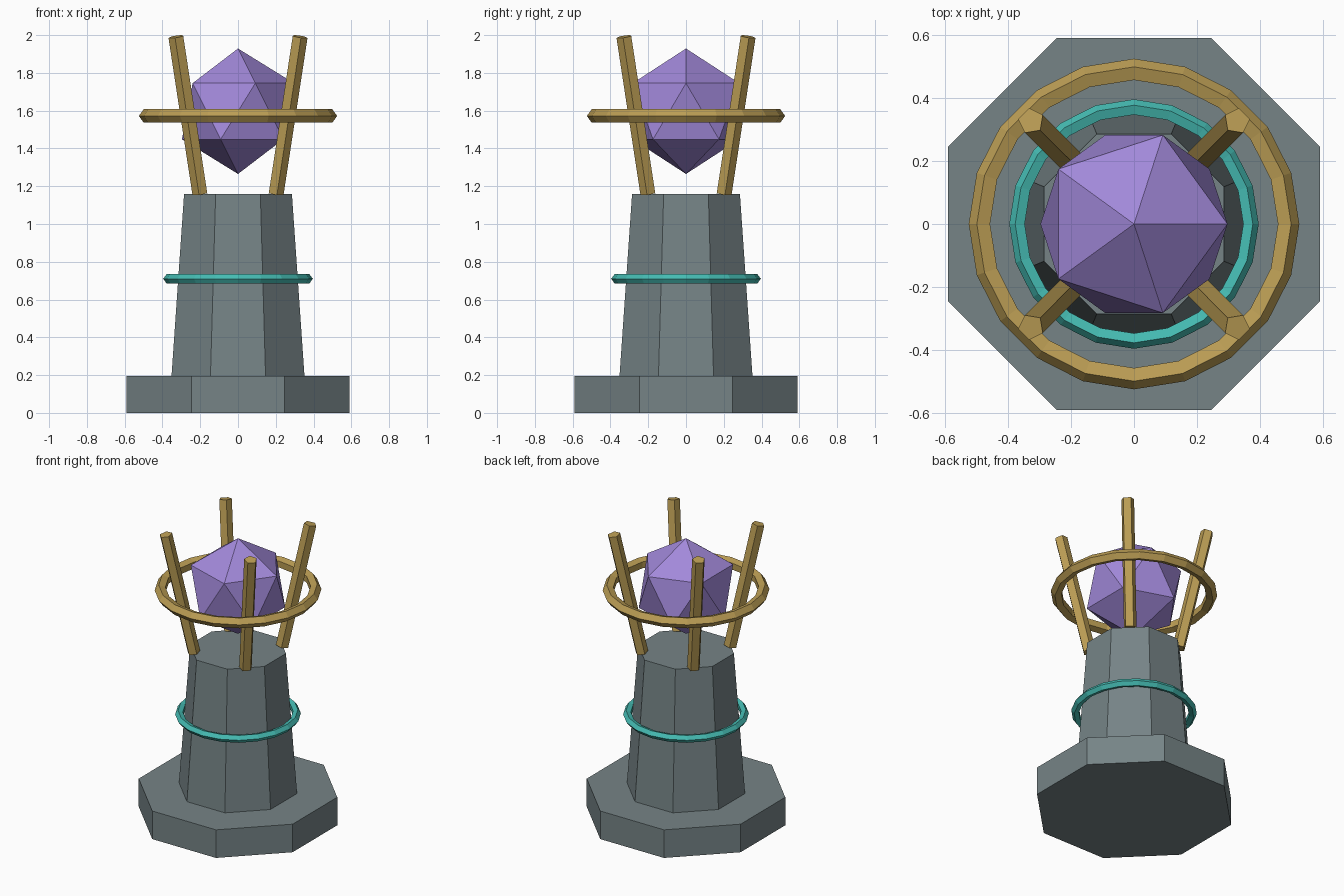
import bpy, math
from mathutils import Vector

if "Cube" in bpy.data.objects:
    bpy.data.objects.remove(bpy.data.objects["Cube"])


def material(name, rgb):
    m = bpy.data.materials.new(name)
    m.diffuse_color = (*rgb, 1)
    m.use_nodes = True
    m.node_tree.nodes["Principled BSDF"].inputs["Base Color"].default_value = m.diffuse_color
    return m


gold = material("gold", (0.50, 0.34, 0.09))
teal = material("teal", (0.06, 0.50, 0.45))
violet = material("violet", (0.36, 0.25, 0.70))
stone = material("stone", (0.18, 0.23, 0.24))


def finish(name, mat):
    ob = bpy.context.object
    ob.name = name
    ob.data.materials.append(mat)
    return ob


def octagon(name, r1, r2, z1, z2):
    bpy.ops.mesh.primitive_cone_add(vertices=8, radius1=r1, radius2=r2, depth=z2 - z1,
                                    location=(0, 0, (z1 + z2) / 2),
                                    rotation=(0, 0, math.pi / 8))
    return finish(name, stone)


def ring(name, major, minor, z, mat):
    bpy.ops.mesh.primitive_torus_add(major_segments=20, minor_segments=5,
                                     major_radius=major, minor_radius=minor,
                                     location=(0, 0, z))
    return finish(name, mat)


# Octagonal plinth and tapered column
octagon("plinth", 0.64, 0.64, 0, 0.195)
octagon("column", 0.381, 0.309, 0.195, 1.16)

# Rings around the column and crystal
ring("column_ring", 0.369, 0.027, 0.71, teal)
ring("crystal_ring", 0.4875, 0.0375, 1.572, gold)

# Floating crystal
bpy.ops.mesh.primitive_ico_sphere_add(subdivisions=1, radius=0.332, location=(0, 0, 1.597))
finish("crystal", violet)

# Four leaning five-sided prongs
for i, (sx, sy) in enumerate([(1, 1), (-1, 1), (-1, -1), (1, -1)]):
    a = Vector((0.2 * sx, 0.2 * sy, 1.16))
    b = Vector((0.327 * sx, 0.327 * sy, 1.992))
    d = b - a
    bpy.ops.mesh.primitive_cylinder_add(vertices=5, radius=0.042, depth=d.length,
                                        location=(a + b) / 2,
                                        rotation=d.to_track_quat('Z', 'Y').to_euler())
    finish(f"prong_{i + 1}", gold)
